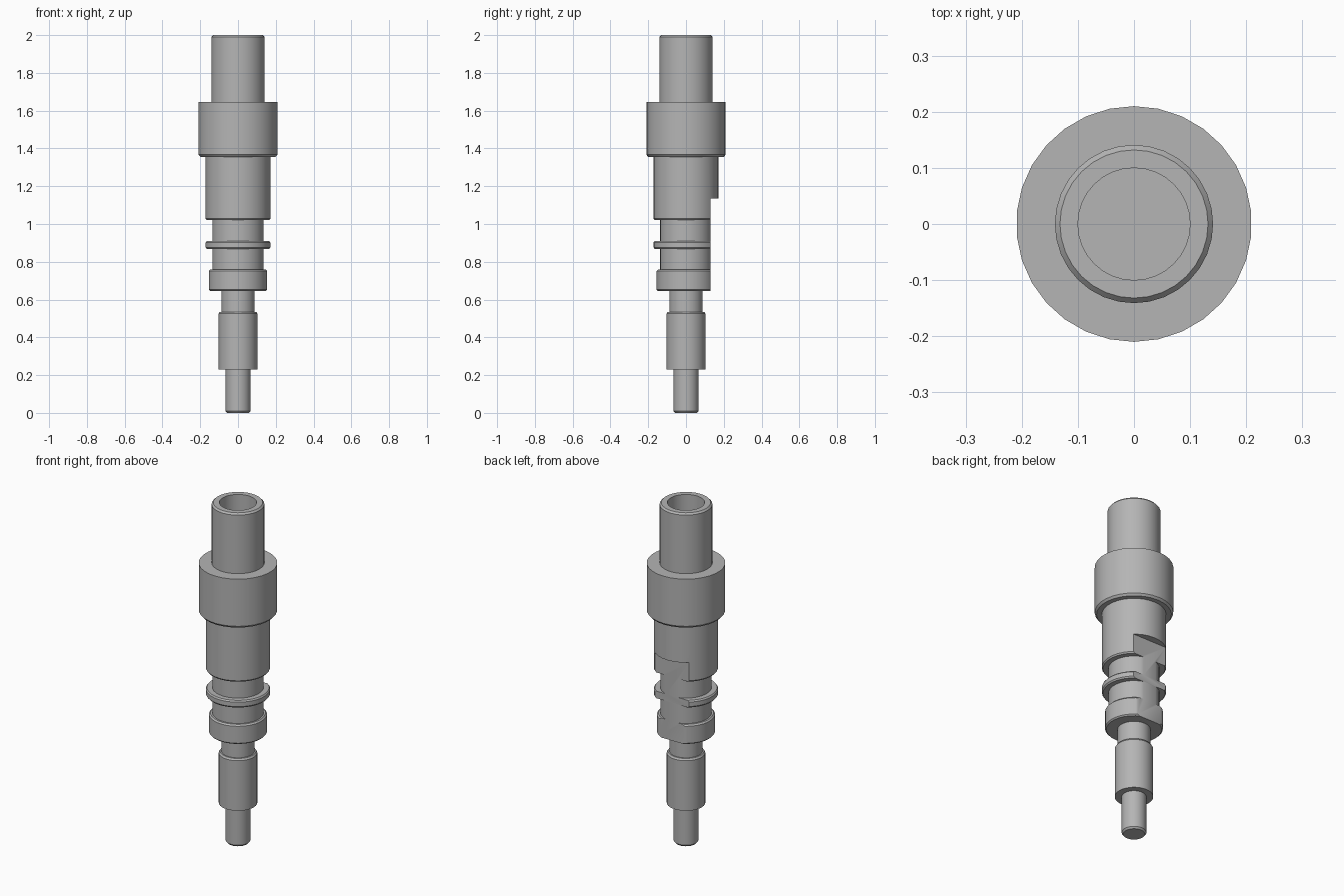
import bpy
import bmesh
from math import pi, sin, cos

cube = bpy.data.objects.get("Cube")
if cube:
    bpy.data.objects.remove(cube, do_unlink=True)

# Plain grey metal
metal = bpy.data.materials.new("grey_metal")
metal.use_nodes = True
colour = (0.46, 0.46, 0.46, 1)
metal.diffuse_color = colour
metal.node_tree.nodes["Principled BSDF"].inputs["Base Color"].default_value = colour


def add_object(name, bm):
    mesh = bpy.data.meshes.new(name)
    bm.to_mesh(mesh)
    bm.free()
    obj = bpy.data.objects.new(name, mesh)
    bpy.context.collection.objects.link(obj)
    mesh.materials.append(metal)
    return obj


def lathe(name, profile, sides, cap_bottom=False, cap_top=False):
    """Turn (radius, height) points, listed from the bottom up, around z."""
    bm = bmesh.new()
    rings = []
    for radius, z in profile:
        angles = [pi / 2 + 2 * pi * i / sides for i in range(sides)]
        rings.append([bm.verts.new((radius * cos(a), radius * sin(a), z)) for a in angles])
    for low, high in zip(rings, rings[1:]):
        for i in range(sides):
            j = (i + 1) % sides
            bm.faces.new((low[i], low[j], high[j], high[i]))
    if cap_bottom:
        bm.faces.new(rings[0][::-1])
    if cap_top:
        bm.faces.new(rings[-1])
    return add_object(name, bm)


def smooth(obj):
    bpy.ops.object.select_all(action="DESELECT")
    obj.select_set(True)
    bpy.context.view_layer.objects.active = obj
    bpy.ops.object.shade_smooth_by_angle(angle=pi / 6)


# Stepped pin below the body
pin = lathe("lower_pin", [
    (0.058, 0), (0.066, 0.01), (0.066, 0.23), (0.103, 0.23),
    (0.103, 0.525), (0.096, 0.535), (0.088, 0.535), (0.088, 0.65),
], 32, cap_bottom=True)

# Body with foot collar, ring, barrel and wide collar
body = lathe("stepped_body", [
    (0.148, 0.645), (0.155, 0.652), (0.155, 0.752), (0.147, 0.76),
    (0.137, 0.76), (0.137, 0.868), (0.166, 0.868), (0.172, 0.876),
    (0.172, 0.902), (0.166, 0.91), (0.137, 0.91), (0.137, 1.02),
    (0.166, 1.02), (0.172, 1.028), (0.172, 1.355), (0.2, 1.355),
    (0.21, 1.367), (0.21, 1.645),
], 30, cap_bottom=True, cap_top=True)

# Hollow tube on top; the body closes the bottom of its bore
tube = lathe("upper_tube", [
    (0.141, 1.645), (0.141, 1.99), (0.132, 2), (0.1, 2), (0.1, 1.645),
], 32)

# Flat milled along the back of the body
bm = bmesh.new()
bmesh.ops.create_cube(bm, size=1)
for v in bm.verts:
    v.co.x *= 0.6
    v.co.y = 0.13 if v.co.y < 0 else 0.4
    v.co.z = 0.5 if v.co.z < 0 else 1.135
cutter = add_object("flat_cutter", bm)
cut = body.modifiers.new("back_flat", "BOOLEAN")
cut.operation = "DIFFERENCE"
cut.solver = "EXACT"
cut.object = cutter
bpy.context.view_layer.objects.active = body
bpy.ops.object.modifier_apply(modifier=cut.name)
bpy.data.objects.remove(cutter, do_unlink=True)

for part in (pin, body, tube):
    smooth(part)
